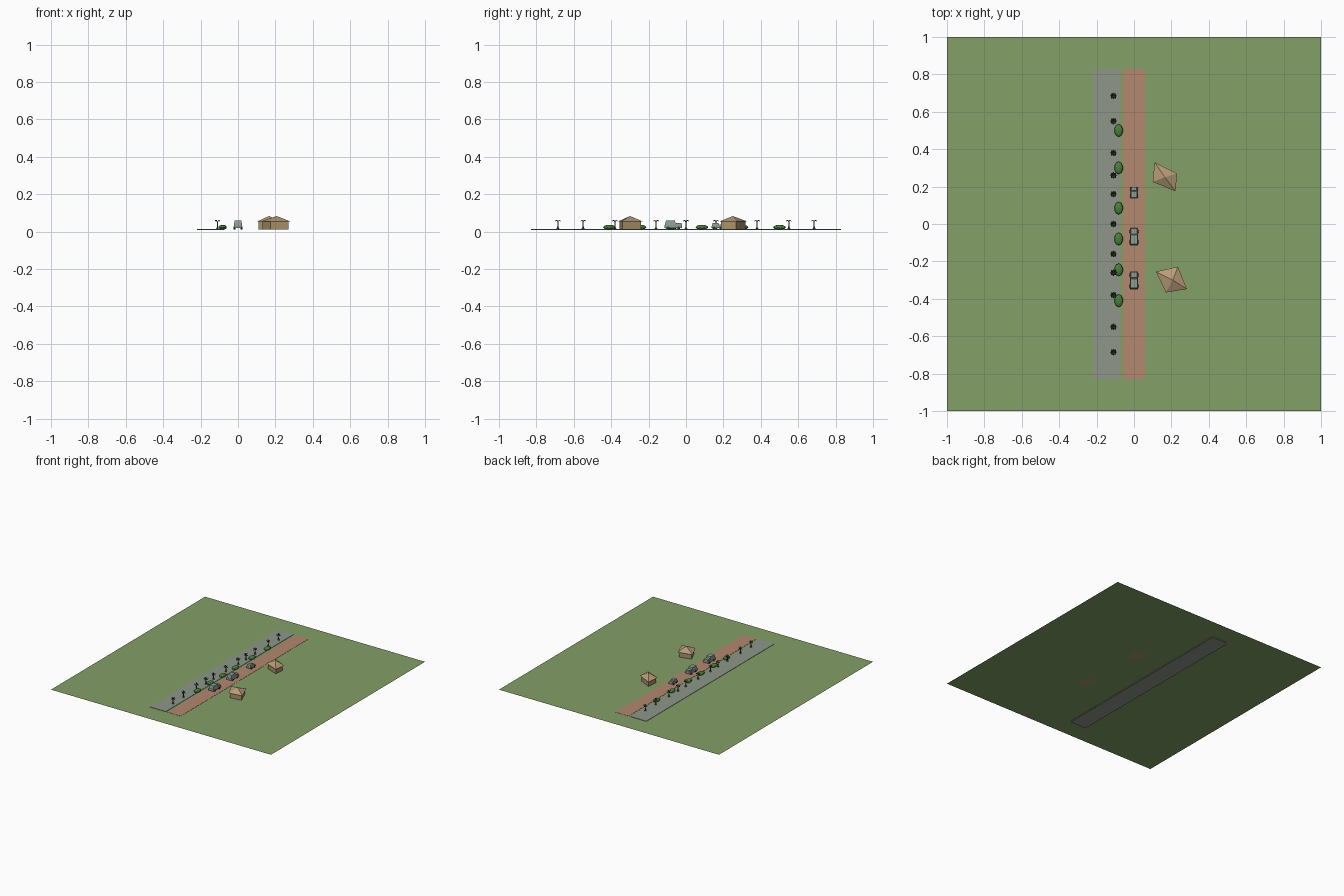
import bpy, bmesh, math
from mathutils import Matrix, Vector

cube = bpy.data.objects.get("Cube")
if cube:
    bpy.data.objects.remove(cube)

GROUND = 0.01


def material(name, *rgb):
    linear = [((c / 255 + 0.055) / 1.055) ** 2.4 for c in rgb] + [1]
    m = bpy.data.materials.new(name)
    m.use_nodes = True
    m.diffuse_color = linear
    m.node_tree.nodes["Principled BSDF"].inputs["Base Color"].default_value = linear
    return m


GRASS = material("grass_green", 131, 160, 103)
GREY = material("path_grey", 142, 150, 137)
CLAY = material("road_clay", 178, 136, 110)
LEAF = material("bush_green", 72, 128, 60)
FROND = material("frond_green", 50, 74, 42)
BARK = material("trunk_brown", 88, 76, 56)
WALL = material("wall_sand", 168, 146, 108)
THATCH = material("roof_tan", 184, 156, 120)
PAINT = material("vehicle_grey", 140, 158, 146)
RUBBER = material("tyre_dark", 48, 50, 50)


def finish(name, bm, mat):
    bmesh.ops.recalc_face_normals(bm, faces=bm.faces)
    me = bpy.data.meshes.new(name)
    bm.to_mesh(me)
    bm.free()
    me.materials.append(mat)
    ob = bpy.data.objects.new(name, me)
    bpy.context.collection.objects.link(ob)
    return ob


def box(name, mat, x, y, z, taper=1):
    """Box between the (low, high) pairs; taper narrows its top."""
    bm = bmesh.new()
    bmesh.ops.create_cube(bm, size=1)
    for v in bm.verts:
        if v.co.z > 0:
            v.co.x *= taper
            v.co.y *= taper
        v.co = Vector([(a + b) / 2 + c * (b - a) for c, (a, b) in zip(v.co, (x, y, z))])
    return finish(name, bm, mat)


def sheet(name, mat, x, y, z):
    bm = bmesh.new()
    bm.faces.new([bm.verts.new((a, b, z)) for a, b in
                  ((x[0], y[0]), (x[1], y[0]), (x[1], y[1]), (x[0], y[1]))])
    return finish(name, bm, mat)


# Ground, paved path and road
LENGTH = (-0.83, 0.83)
PATH = (-0.22, -0.075)
sheet("ground", GRASS, (-1, 1), (-1, 1), GROUND)
box("path_slab", GREY, PATH, LENGTH, (GROUND - 0.002, GROUND + 0.003))
sheet("path_bed", GREY, PATH, LENGTH, 0)
box("road", CLAY, (-0.06, 0.06), LENGTH, (GROUND + 0.0005, GROUND + 0.002))


# Palm trees
def palm(x, y):
    bm = bmesh.new()
    for r1, r2, z0, z1 in ((0.010, 0.003, 0, 0.014), (0.0035, 0.0025, 0.012, 0.042)):
        bmesh.ops.create_cone(bm, cap_ends=True, segments=6, radius1=r1, radius2=r2,
                              depth=z1 - z0,
                              matrix=Matrix.Translation((x, y, GROUND + (z0 + z1) / 2)))
    finish("palm_trunk", bm, BARK)
    bm = bmesh.new()
    top = Vector((x, y, GROUND + 0.041))
    for i in range(8):
        a = math.tau * i / 8
        out = Vector((math.cos(a), math.sin(a), 0))
        side = Vector((-out.y, out.x, 0)) * 0.006
        rise = Vector((0, 0, 0.012 if i % 2 else 0.003))
        mid = top + out * 0.011 + rise
        tip = top + out * 0.019 + rise * 0.5 - Vector((0, 0, 0.005))
        p, l, r, t = [bm.verts.new(c) for c in (top, mid - side, mid + side, tip)]
        bm.faces.new((p, l, r))
        bm.faces.new((l, t, r))
    finish("palm_crown", bm, FROND)


palm(-0.11, 0)
for d in (0.16, 0.26, 0.38, 0.55, 0.685):
    palm(-0.11, d)
    palm(-0.11, -d)

# Bushes
for y in (0.5, 0.3, 0.085, -0.08, -0.245, -0.41):
    bm = bmesh.new()
    bmesh.ops.create_icosphere(bm, subdivisions=2, radius=1)
    bmesh.ops.transform(bm, verts=bm.verts, matrix=Matrix.Translation(
        (-0.082, y, GROUND + 0.013)) @ Matrix.Diagonal((0.023, 0.034, 0.0135, 1)))
    finish("bush", bm, LEAF)


# Vehicles: cargo body, bonnet and wheels
def vehicle(name, y, half, w, height):
    def span(a, b):
        return (y + a * half, y + b * half)
    base = GROUND + 0.008
    mid = base + height * 0.45
    top = base + height
    box(name + "_chassis", PAINT, (-w, w), span(-1, 1), (base, mid))
    box(name + "_cabin", PAINT, (-w, w), span(-0.95, 0.3), (mid, top), 0.82)
    box(name + "_bonnet", PAINT, (-w * 0.85, w * 0.85), span(0.3, 0.98),
        (mid, base + height * 0.7), 0.9)
    for side in (-1, 1):
        for end in (-0.6, 0.6):
            bm = bmesh.new()
            bmesh.ops.create_cone(
                bm, cap_ends=True, segments=10, radius1=0.008, radius2=0.008, depth=0.006,
                matrix=Matrix.Translation((side * w * 0.95, y + end * half, GROUND + 0.009))
                @ Matrix.Rotation(math.pi / 2, 4, "Y"))
            finish(name + "_wheel", bm, RUBBER)


vehicle("front_truck", -0.302, 0.047, 0.022, 0.04)
vehicle("middle_truck", -0.068, 0.047, 0.022, 0.04)
vehicle("small_car", 0.168, 0.031, 0.018, 0.027)


# Houses: walls under an overhanging pyramid roof
def house(corners, apex):
    eave = GROUND + 0.043
    bm = bmesh.new()
    ring = [bm.verts.new((x, y, eave)) for x, y in corners]
    peak = bm.verts.new((*apex, GROUND + 0.073))
    bm.faces.new(ring)
    for i in range(4):
        bm.faces.new((ring[i], ring[(i + 1) % 4], peak))
    finish("house_roof", bm, THATCH)
    bm = bmesh.new()
    centre = sum((Vector(c) for c in corners), Vector((0, 0))) / 4
    plan = [centre + (Vector(c) - centre) * 0.84 for c in corners]
    floor = bm.faces.new([bm.verts.new((p.x, p.y, GROUND)) for p in plan])
    wall = bmesh.ops.extrude_face_region(bm, geom=[floor])["geom"]
    bmesh.ops.translate(bm, vec=(0, 0, eave - GROUND),
                        verts=[g for g in wall if isinstance(g, bmesh.types.BMVert)])
    finish("house_walls", bm, WALL)


house(((0.11, 0.33), (0.23, 0.27), (0.222, 0.175), (0.10, 0.225)), (0.165, 0.25))
house(((0.118, -0.255), (0.235, -0.228), (0.283, -0.348), (0.17, -0.366)), (0.207, -0.30))
